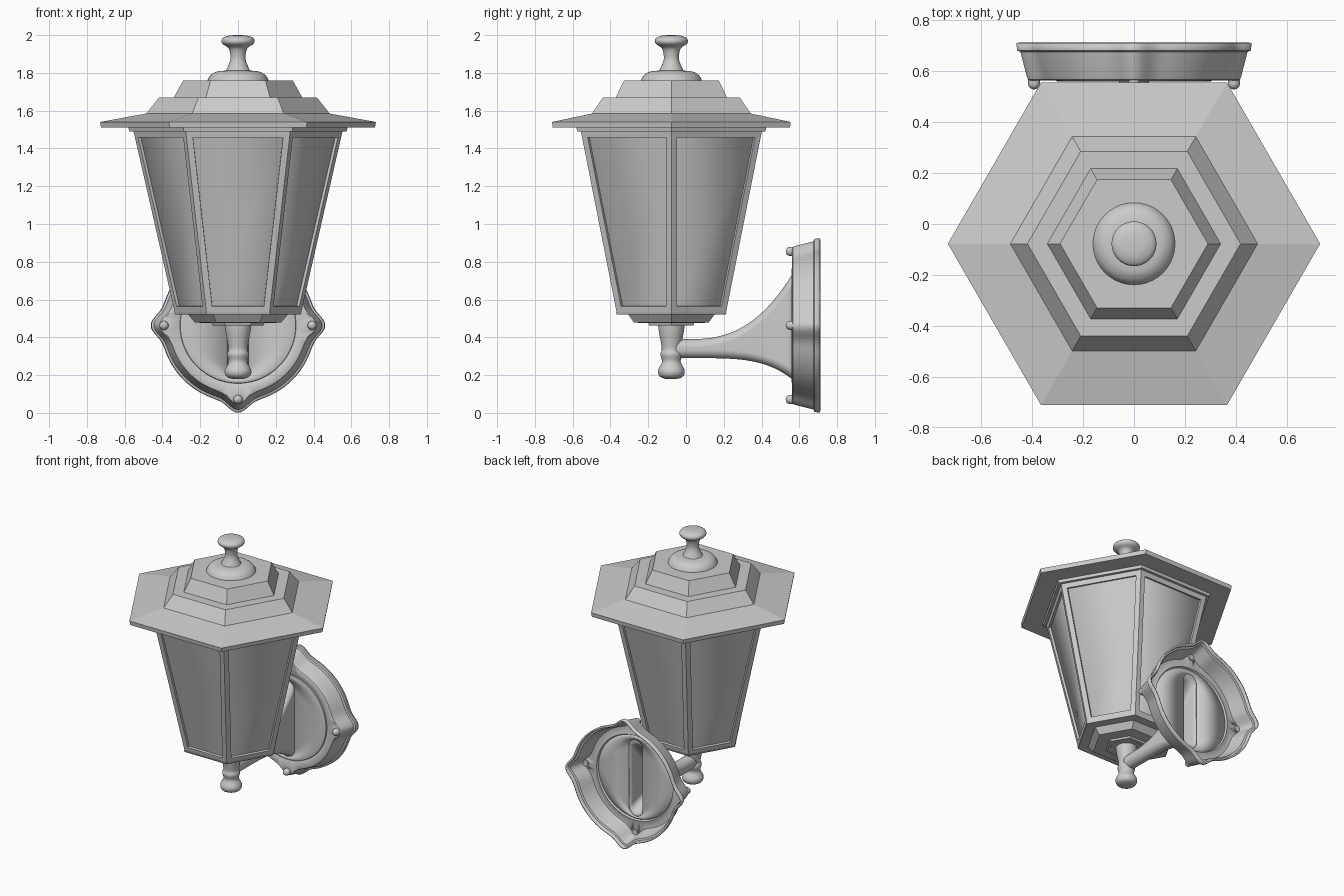
import bpy, bmesh, math
from mathutils import Vector

if "Cube" in bpy.data.objects:
    bpy.data.objects.remove(bpy.data.objects["Cube"])

CY = -0.0775          # lantern axis (y)
PZ = 0.463            # wall plate centre (z)


def finish(name, bm, smooth=None):
    me = bpy.data.meshes.new(name)
    bm.to_mesh(me)
    bm.free()
    ob = bpy.data.objects.new(name, me)
    bpy.context.collection.objects.link(ob)
    if smooth:
        bpy.ops.object.select_all(action='DESELECT')
        ob.select_set(True)
        bpy.context.view_layer.objects.active = ob
        bpy.ops.object.shade_smooth_by_angle(angle=math.radians(smooth))
    return ob


def loft(rings, caps=False):
    """Skin a list of closed point rings."""
    bm = bmesh.new()
    rows = [[bm.verts.new(p) for p in r] for r in rings]
    n = len(rows[0])
    for a, b in zip(rows, rows[1:]):
        for i in range(n):
            j = (i + 1) % n
            bm.faces.new((a[i], b[i], b[j], a[j]))
    if caps:
        bm.faces.new(rows[0])
        bm.faces.new(rows[-1])
        bmesh.ops.recalc_face_normals(bm, faces=bm.faces)
    return bm


def turned(profile, sides):
    """Closed solid around the lantern axis from (radius, z) pairs."""
    ang = [2 * math.pi * i / sides for i in range(sides)]
    return loft([[(r * math.cos(a), CY + r * math.sin(a), z) for a in ang]
                 for r, z in profile], caps=True)


def spline(pts, steps=4):
    """Smooth a short profile."""
    p = [Vector(q) for q in pts]
    p = [p[0]] + p + [p[-1]]
    out = []
    for a, b, c, d in zip(p, p[1:], p[2:], p[3:]):
        for k in range(steps):
            t = k / steps
            out.append(0.5 * (2 * b + (c - a) * t + (2 * a - 5 * b + 4 * c - d) * t * t
                              + (3 * b - a - 3 * c + d) * t ** 3))
    return [tuple(v) for v in out] + [tuple(p[-1])]


# stepped six-sided roof
finish("roof", turned([(0.70, 1.51), (0.725, 1.51), (0.73, 1.54), (0.485, 1.585),
                       (0.418, 1.67), (0.34, 1.67), (0.29, 1.76)], 6))
finish("roof_collar", turned([(0.575, 1.49), (0.58, 1.511)], 6))

# rounded cap and finial knob
finish("roof_cap", turned([(0.162, 1.755)] + spline(
    [(0.16, 1.765), (0.145, 1.788), (0.115, 1.806), (0.07, 1.812)]), 40), 40)
finish("finial", turned(spline(
    [(0.072, 1.80), (0.06, 1.82), (0.043, 1.86), (0.04, 1.89), (0.05, 1.93),
     (0.08, 1.952), (0.088, 1.968), (0.08, 1.985), (0.05, 1.997), (0.01, 2.0)]), 40), 40)

# lantern cage with six window openings
bm = turned([(0.334, 0.53), (0.553, 1.49)], 6)
sides = [f for f in bm.faces if len(f.verts) == 4]
bmesh.ops.inset_individual(bm, faces=sides, thickness=0.034, use_even_offset=True)
bmesh.ops.inset_individual(bm, faces=sides, thickness=0.0005, depth=-0.018,
                           use_even_offset=True)
bmesh.ops.delete(bm, geom=sides, context='FACES')
finish("lantern_cage", bm)

# softly shaded glass behind the openings
finish("glass", turned([(0.316, 0.535), (0.534, 1.485)], 6), 75)

# tray under the cage
finish("base_tray", turned([(0.338, 0.532), (0.334, 0.522), (0.265, 0.522), (0.228, 0.478),
                            (0.14, 0.475), (0.135, 0.463)], 6))

# turned stem under the lantern
finish("stem", turned([(0.105, 0.47), (0.10, 0.462)] + spline(
    [(0.07, 0.462), (0.066, 0.43), (0.055, 0.37), (0.051, 0.335), (0.058, 0.31),
     (0.05, 0.28), (0.052, 0.262), (0.068, 0.232), (0.07, 0.21), (0.058, 0.19),
     (0.03, 0.18)]), 40), 40)

# hollow flared arm
N = 128
ANG = [2 * math.pi * (i + 0.5) / N for i in range(N)]


def slot(y, w, lo, hi):
    mid, straight = (lo + hi) / 2, (hi - lo) / 2 - w
    return [(w * math.cos(a), y,
             mid + w * math.sin(a) + math.copysign(straight, math.sin(a))) for a in ANG]


arm_rings = []
for k in range(25):
    y = -0.06 + 0.622 * k / 24
    t = max(0, y) / 0.56
    arm_rings.append(slot(y, 0.045 + 0.015 * t ** 8, 0.29 - 0.11 * t ** 4,
                          0.39 + 0.34 * t ** 2.65))


def shell(ob, thickness):
    m = ob.modifiers.new("shell", 'SOLIDIFY')
    m.thickness = thickness
    m.offset = -1


shell(finish("arm", loft(arm_rings), 40), 0.01)


# wall plate: open-backed dish with four screw lobes
def lobed(y, r, bump):
    pts = []
    for a in ANG:
        d = (a + math.pi / 4) % (math.pi / 2) - math.pi / 4
        q = r + bump * math.exp(-(d / 0.15) ** 2)
        pts.append((q * math.cos(a), y, PZ + q * math.sin(a)))
    return pts


plate = [slot(0.558, 0.058, 0.182, 0.728), lobed(0.558, 0.298, 0), lobed(0.561, 0.305, 0),
         lobed(0.57, 0.307, 0), lobed(0.565, 0.315, 0), lobed(0.562, 0.355, 0.055),
         lobed(0.566, 0.362, 0.055), lobed(0.578, 0.367, 0.055), lobed(0.675, 0.392, 0.055),
         lobed(0.68, 0.405, 0.055), lobed(0.71, 0.408, 0.055)]
shell(finish("wall_plate", loft(plate), 35), 0.012)

# domed screws on the lobes
for i in range(4):
    a = i * math.pi / 2
    cx, cz = 0.392 * math.cos(a), PZ + 0.392 * math.sin(a)
    prof = [(0.022, 0.582), (0.024, 0.55)] + [
        (0.024 * math.cos(u), 0.55 - 0.022 * math.sin(u)) for u in (0.4, 0.8, 1.2, 1.5)]
    rings = [[(cx + r * math.cos(2 * math.pi * j / 20), y,
               cz + r * math.sin(2 * math.pi * j / 20)) for j in range(20)] for r, y in prof]
    finish(f"screw_{i + 1}", loft(rings, caps=True), 40)
